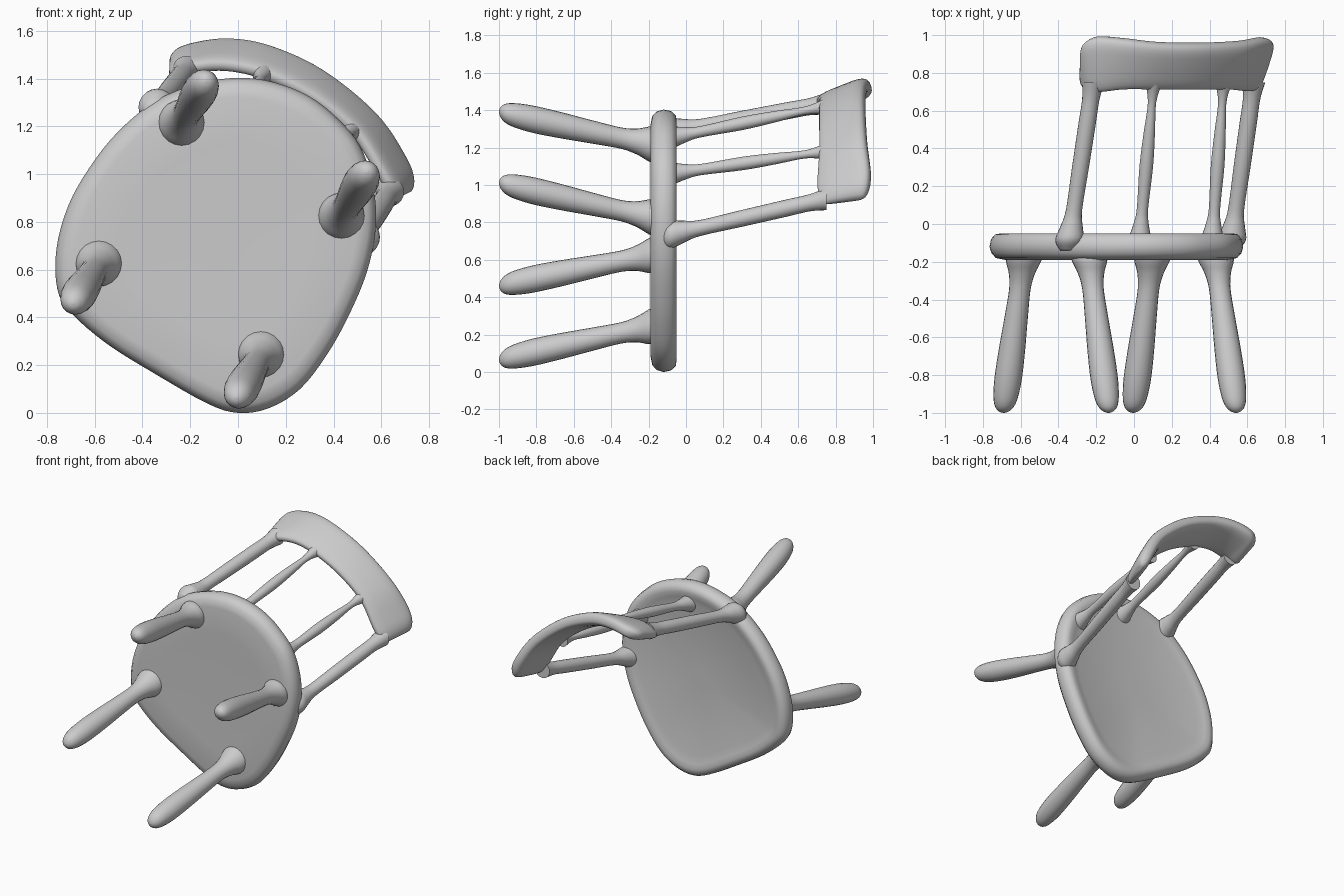
import bpy, bmesh, math
from mathutils import Vector

if "Cube" in bpy.data.objects:
    bpy.data.objects.remove(bpy.data.objects["Cube"])

mat = bpy.data.materials.new("pale_grey")
mat.diffuse_color = (0.6, 0.6, 0.6, 1)
mat.use_nodes = True
mat.node_tree.nodes["Principled BSDF"].inputs["Base Color"].default_value = mat.diffuse_color


def loft(name, rings):
    """Skin a list of equal-length closed rings and cap both ends."""
    bm = bmesh.new()
    vs = [[bm.verts.new(p) for p in ring] for ring in rings]
    n = len(vs[0])
    for a, b in zip(vs, vs[1:]):
        for i in range(n):
            j = (i + 1) % n
            bm.faces.new((a[i], a[j], b[j], b[i]))
    bm.faces.new(vs[0][::-1])
    bm.faces.new(vs[-1])
    bmesh.ops.recalc_face_normals(bm, faces=bm.faces)
    me = bpy.data.meshes.new(name)
    bm.to_mesh(me)
    bm.free()
    me.materials.append(mat)
    ob = bpy.data.objects.new(name, me)
    bpy.context.collection.objects.link(ob)
    bpy.ops.object.select_all(action='DESELECT')
    ob.select_set(True)
    bpy.context.view_layer.objects.active = ob
    bpy.ops.object.shade_smooth_by_angle(angle=math.radians(60))
    return ob


def spline(pts, steps, closed=False):
    """Catmull-Rom curve through the points."""
    pts = [Vector(p) for p in pts]
    n = len(pts)
    get = (lambda i: pts[i % n]) if closed else (lambda i: pts[max(0, min(n - 1, i))])
    out = []
    for i in range(n if closed else n - 1):
        a, b, c, d = (get(i + k) for k in (-1, 0, 1, 2))
        for s in range(steps):
            t = s / steps
            out.append(0.5 * (2 * b + (c - a) * t + (2 * a - 5 * b + 4 * c - d) * t * t
                              + (3 * b - a - 3 * c + d) * t ** 3))
    if not closed:
        out.append(pts[-1])
    return out


def rod(name, start, end, profile, sides=20):
    """Turned rod; profile holds (fraction along, radius) pairs."""
    a, b = Vector(start), Vector(end)
    rings = []
    for p in spline(profile, 4):
        c, r = a.lerp(b, p[0]), max(p[1], 0.004)
        rings.append([c + Vector((r * math.cos(k * math.tau / sides), 0, r * math.sin(k * math.tau / sides)))
                      for k in range(sides)])
    return loft(name, rings)


# Seat: rounded shield outline (x, z), dished on its upper side (+y)
outline = spline([(0, 0), (0.13, 0.02), (0.26, 0.1), (0.37, 0.24), (0.46, 0.4), (0.54, 0.59), (0.577, 0.78),
                  (0.565, 0.96), (0.51, 1.12), (0.42, 1.23), (0.3, 1.325), (0.15, 1.385), (0, 1.403),
                  (-0.16, 1.38), (-0.34, 1.31), (-0.5, 1.18), (-0.62, 1.03), (-0.71, 0.87), (-0.76, 0.69),
                  (-0.757, 0.52), (-0.7, 0.42), (-0.55, 0.29), (-0.35, 0.165), (-0.13, 0.04)], 4, True)
mid = Vector((-0.08, 0.72))
section = [(0.1, -0.185), (0.6, -0.185), (0.88, -0.19), (0.95, -0.18), (0.985, -0.155), (1, -0.12),
           (0.988, -0.08), (0.955, -0.055), (0.91, -0.05), (0.86, -0.058), (0.78, -0.072), (0.1, -0.075)]
loft("seat", [[(mid.x + (p.x - mid.x) * s, y, mid.y + (p.y - mid.y) * s) for p in outline] for s, y in section])

# Splayed legs, thicker near the foot and flared at the seat: (base x, z), (foot x, z)
leg_shape = [(0, 0.1), (0.05, 0.092), (0.12, 0.07), (0.22, 0.057), (0.4, 0.062), (0.6, 0.07), (0.78, 0.073),
             (0.9, 0.065), (0.96, 0.05), (0.99, 0.027), (1, 0.004)]
for i, (b, f) in enumerate([((-0.24, 1.21), (-0.135, 1.39)), ((0.43, 0.82), (0.54, 1.01)),
                            ((-0.58, 0.63), (-0.69, 0.46)), ((0.1, 0.25), (-0.005, 0.065))]):
    rod(f"leg_{i + 1}", (b[0], -0.16, b[1]), (f[0], -1, f[1]), leg_shape)

# Back posts and thin spindles
post_shape = [(0, 0.04), (0.06, 0.075), (0.14, 0.06), (0.24, 0.043), (0.5, 0.045), (0.75, 0.046), (0.9, 0.046), (1, 0.06)]
spindle_shape = [(0, 0.07), (0.08, 0.058), (0.16, 0.04), (0.25, 0.03), (0.5, 0.036), (0.7, 0.03), (0.88, 0.022), (1, 0.045)]
for name, b, t, shape in [("left_post", (-0.35, 1.27), (-0.215, 1.435), post_shape),
                          ("right_post", (0.51, 0.72), (0.635, 0.925), post_shape),
                          ("left_spindle", (0.025, 1.24), (0.105, 1.42), spindle_shape),
                          ("right_spindle", (0.41, 1.05), (0.475, 1.18), spindle_shape)]:
    rod(name, (b[0], -0.14, b[1]), (t[0], 0.75, t[1]), shape)

# Curved top rail: lower and upper centre lines leaning outward
low = spline([(-0.285, 0.73, 1.40), (-0.2, 0.70, 1.44), (-0.05, 0.715, 1.45), (0.12, 0.715, 1.41), (0.32, 0.715, 1.31),
              (0.49, 0.715, 1.17), (0.6, 0.705, 1.0), (0.66, 0.72, 0.895)], 6)
high = spline([(-0.275, 0.95, 1.475), (-0.2, 0.99, 1.515), (-0.05, 0.98, 1.54), (0.12, 0.96, 1.515), (0.34, 0.955, 1.415),
               (0.56, 0.965, 1.235), (0.68, 0.985, 1.06), (0.73, 0.97, 0.93)], 6)
rings = []
last = len(low) - 1
for i, (a, b) in enumerate(zip(low, high)):
    c, up = (a + b) / 2, (b - a) / 2
    along = low[min(i + 1, last)] - low[max(i - 1, 0)]
    side = along.cross(up).normalized()
    e = min(i, last - i)                       # rounded ends
    k = (0.3, 0.62, 0.82, 0.93)[e] if e < 4 else 1
    h = (0.78, 0.9, 0.96, 0.99)[e] if e < 4 else 1
    ring = []
    for s in range(28):
        ang = s * math.tau / 28
        u, v = math.cos(ang), math.sin(ang)
        u, v = math.copysign(abs(u) ** 0.55, u), math.copysign(abs(v) ** 0.7, v)
        ring.append(c + up * (u * h) + side * (v * k * (0.042 + 0.008 * u)))
    rings.append(ring)
loft("top_rail", rings)
